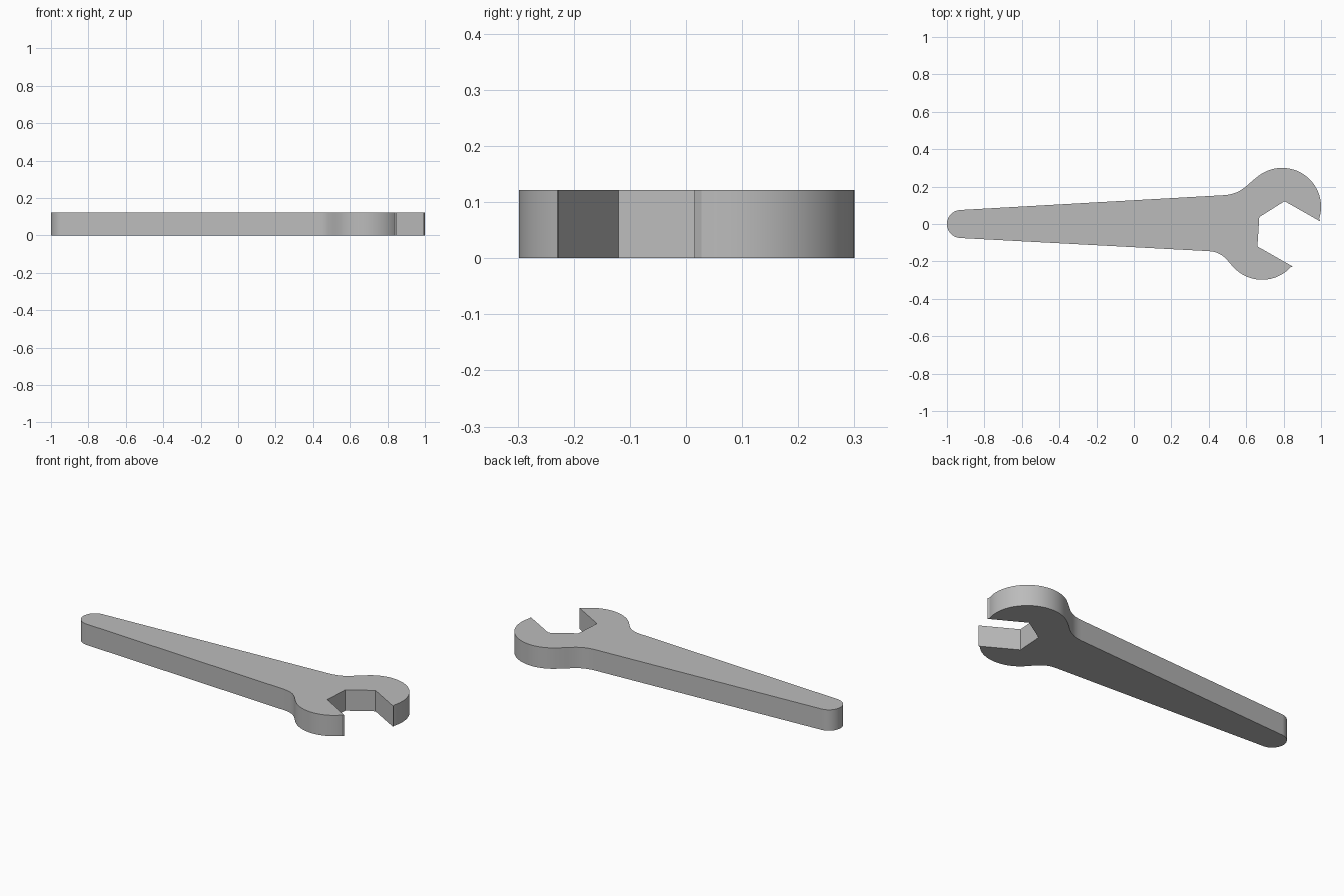
import bpy, bmesh
from math import radians, cos, sin
from mathutils import Vector
from mathutils.geometry import interpolate_bezier

THICKNESS = 0.122

if "Cube" in bpy.data.objects:
    bpy.data.objects.remove(bpy.data.objects["Cube"], do_unlink=True)


def arc(cx, cy, radius, start, end, steps):
    angles = [radians(start + (end - start) * i / steps) for i in range(steps + 1)]
    return [(cx + radius * cos(a), cy + radius * sin(a)) for a in angles]


def neck(p0, h0, h1, p1):
    """Curved blend between handle and jaw, without its end points."""
    pts = interpolate_bezier(*[Vector((x, y, 0)) for x, y in (p0, h0, h1, p1)], 12)
    return [(p.x, p.y) for p in pts[:-1]]


# Jaw arcs and rounded handle end
lower_jaw = arc(0.685, -0.09, 0.208, 225, 318, 24)
upper_jaw = arc(0.792, 0.092, 0.208, -18, 130, 36)
handle_end = arc(-0.925, 0, 0.075, 94, 266, 28)

# Whole outline, counter-clockwise from the handle end
outline = list(handle_end)
outline += neck((0.40, -0.145), (0.48, -0.15), (0.50, -0.20), lower_jaw[0])
outline += lower_jaw
outline += [(0.85, -0.228), (0.66, -0.12), (0.67, 0.037), (0.805, 0.122), (0.994, 0.015)]
outline += upper_jaw
outline += neck(upper_jaw[-1], (0.60, 0.208), (0.575, 0.16), (0.48, 0.154))[1:]
outline.append((0.48, 0.154))

# Extrude the outline into a solid plate
bm = bmesh.new()
face = bm.faces.new([bm.verts.new((x, y, 0)) for x, y in outline])
extruded = bmesh.ops.extrude_face_region(bm, geom=[face], use_keep_orig=True)
top = [v for v in extruded["geom"] if isinstance(v, bmesh.types.BMVert)]
bmesh.ops.translate(bm, verts=top, vec=(0, 0, THICKNESS))
bmesh.ops.recalc_face_normals(bm, faces=bm.faces)
mesh = bpy.data.meshes.new("wrench")
bm.to_mesh(mesh)
bm.free()

wrench = bpy.data.objects.new("wrench", mesh)
bpy.context.collection.objects.link(wrench)

# Grey metal
grey = bpy.data.materials.new("grey")
grey.use_nodes = True
colour = (0.5, 0.5, 0.5, 1)
grey.diffuse_color = colour
grey.node_tree.nodes["Principled BSDF"].inputs["Base Color"].default_value = colour
mesh.materials.append(grey)

# Smooth curved sides, sharp rims and corners
bpy.ops.object.select_all(action="DESELECT")
wrench.select_set(True)
bpy.context.view_layer.objects.active = wrench
bpy.ops.object.shade_smooth_by_angle(angle=radians(25))
